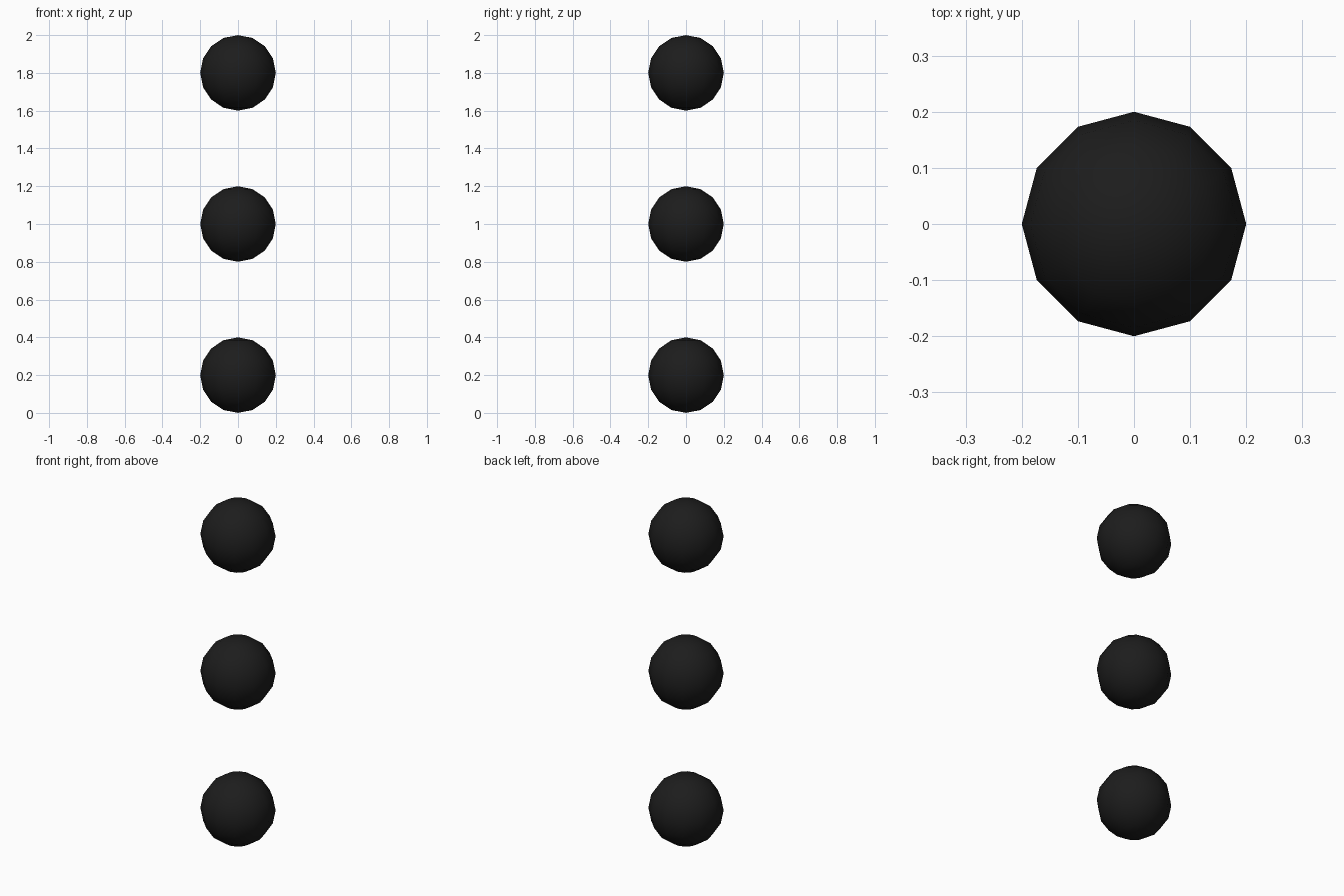
import bpy

if "Cube" in bpy.data.objects:
    bpy.data.objects.remove(bpy.data.objects["Cube"])

RADIUS = 0.2
SPACING = 0.8

black = bpy.data.materials.new("black")
black.diffuse_color = (0.012, 0.012, 0.012, 1)
black.use_nodes = True
black.node_tree.nodes["Principled BSDF"].inputs["Base Color"].default_value = black.diffuse_color


def add_ball(name, z):
    bpy.ops.mesh.primitive_uv_sphere_add(
        segments=12, ring_count=8, radius=RADIUS, location=(0, 0, z))
    ball = bpy.context.object
    ball.name = name
    ball.data.materials.append(black)
    bpy.ops.object.shade_smooth()


# Vertical column of three evenly spaced dots
for i, name in enumerate(("lower_ball", "middle_ball", "upper_ball")):
    add_ball(name, RADIUS + i * SPACING)
